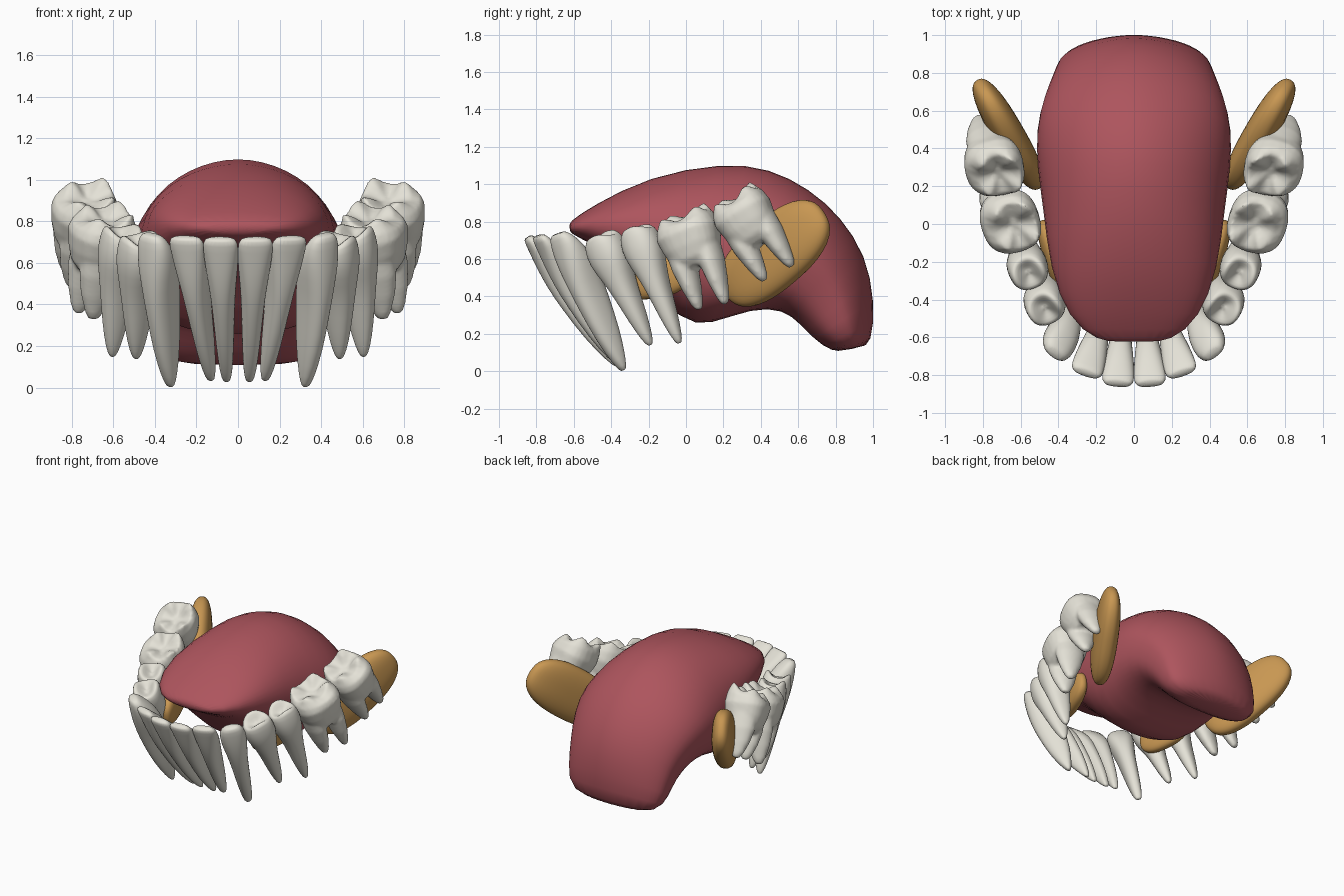
import bpy, bmesh, math
from mathutils import Vector, Matrix

if "Cube" in bpy.data.objects:
    bpy.data.objects.remove(bpy.data.objects["Cube"])

V = Vector
SEG = 24


def material(name, rgb):
    m = bpy.data.materials.new(name)
    m.diffuse_color = (*rgb, 1)
    m.use_nodes = True
    m.node_tree.nodes["Principled BSDF"].inputs["Base Color"].default_value = m.diffuse_color
    return m


ENAMEL = material("enamel", (0.78, 0.76, 0.68))
FLESH = material("flesh", (0.42, 0.09, 0.11))
GLAND = material("gland", (0.58, 0.31, 0.085))


def ring(c, u, v, a, b, p=2.0, p_low=None):
    """Superellipse section spanned by u and v; the lower half may differ."""
    pts = []
    for i in range(SEG):
        t = math.tau * i / SEG
        cs, sn = math.cos(t), math.sin(t)
        e = 2 / (p_low if p_low and sn < 0 else p)
        pts.append(c + u * a * math.copysign(abs(cs) ** e, cs)
                   + v * b * math.copysign(abs(sn) ** e, sn))
    return pts


def loft(bm, rings):
    """Skin the rings and close both ends with fans."""
    loops = [[bm.verts.new(q) for q in r] for r in rings]
    for lo, hi in zip(loops, loops[1:]):
        for i in range(SEG):
            j = (i + 1) % SEG
            bm.faces.new((lo[i], lo[j], hi[j], hi[i]))
    for end in (loops[0], loops[-1]):
        mid = bm.verts.new(sum((q.co for q in end), V()) / SEG)
        for i in range(SEG):
            bm.faces.new((end[i], end[(i + 1) % SEG], mid))


def finish(bm, name, mat, mirror=True, subsurf=0, voxel=0):
    bmesh.ops.recalc_face_normals(bm, faces=bm.faces)
    for f in bm.faces:
        f.smooth = True
    me = bpy.data.meshes.new(name)
    bm.to_mesh(me)
    bm.free()
    me.materials.append(mat)
    ob = bpy.data.objects.new(name, me)
    bpy.context.collection.objects.link(ob)
    if voxel:
        r = ob.modifiers.new("fuse", 'REMESH')
        r.mode, r.voxel_size, r.use_smooth_shade = 'VOXEL', voxel, True
        s = ob.modifiers.new("soften", 'SMOOTH')
        s.factor, s.iterations = 0.5, 4
    if subsurf:
        ob.modifiers.new("round", 'SUBSURF').levels = subsurf
        ob.modifiers["round"].render_levels = subsurf
    if mirror:
        ob.modifiers.new("other_side", 'MIRROR').use_mirror_merge = False
    return ob


def frame(top, apex, deg):
    """Tooth axes: along the arch, outward, and up the crown."""
    w = (top - apex).normalized()
    t = V((math.cos(math.radians(deg)), math.sin(math.radians(deg)), 0))
    t = (t - w * t.dot(w)).normalized()
    return t, t.cross(w), w


def cusps(c, t, n, w, a, b, k, amp, p, slope=0.0):
    """Chewing surface: k raised cusps around a central pit."""
    out = []
    for r, base, f in ((0.78, 0.0, 1.0), (0.52, -0.015, 0.8), (0.2, -0.045, 0.2)):
        pts = ring(c + w * base, t, n, a * r, b * r, p)
        out.append([q - w * (amp * f * math.cos(k * math.tau * i / SEG)
                             + slope * n.dot(q - c)) for i, q in enumerate(pts)])
    return out


# Single-rooted teeth: (height fraction, width, depth)
INCISOR = [(0, .2, .12), (.06, .35, .35), (.25, .5, .75), (.5, .62, .95),
           (.65, .75, 1), (.8, .93, .8), (.93, 1, .45), (1, .95, .3)]
CANINE = INCISOR[:5] + [(.8, .95, .9), (.93, .9, .55), (1, .6, .3)]
PREMOLAR = [(0, .12, .12), (.06, .25, .3), (.25, .42, .55), (.5, .56, .76),
            (.65, .75, .88), (.8, 1, 1), (.93, .92, .92)]
SINGLE = [
    ("central_incisor", INCISOR, (.084, -.82, .735), (.055, -.37, .03), 5, .086, .09),
    ("lateral_incisor", INCISOR, (.245, -.765, .74), (.13, -.36, .035), 20, .088, .09),
    ("canine", CANINE, (.395, -.66, .75), (.325, -.335, .005), 42, .1, .105),
    ("first_premolar", PREMOLAR, (.47, -.46, .725), (.49, -.19, .14), 62, .115, .112),
    ("second_premolar", PREMOLAR, (.555, -.27, .765), (.605, -.035, .15), 68, .112, .112),
]
for name, prof, top, apex, deg, a, b in SINGLE:
    top, apex = V(top), V(apex)
    t, n, w = frame(top, apex, deg)
    rings = []
    for s, fa, fb in prof:
        c = apex.lerp(top, s)
        if s > .65 and prof is not PREMOLAR:
            c = c + n * b * (1 - fb) * .5
        rings.append(ring(c, t, n, a * fa, b * fb, 2.3))
    if prof is PREMOLAR:
        rings += cusps(top, t, n, w, a, b, 2, .022, 2.3)
    bm = bmesh.new()
    loft(bm, rings)
    finish(bm, name, ENAMEL, subsurf=1)

# Molars: crown and two roots fused together
MOLARS = [
    ("first_molar", (.635, -.02, .84), ((.70, .07, .33), (.77, .21, .36)), 70, .172, .158),
    ("second_molar", (.72, .25, .935), ((.80, .42, .485), (.825, .565, .56)), 74, .162, .158),
]
for name, top, roots, deg, a, b in MOLARS:
    top = V(top)
    t, n, w = frame(top, (V(roots[0]) + V(roots[1])) / 2, deg)
    bm = bmesh.new()
    crown = []
    for d, f in ((.30, .5), (.26, .74), (.19, .9), (.11, 1), (.05, .93)):
        crown.append([q - w * .15 * n.dot(q - top) * (d < .1)
                      for q in ring(top - w * d, t, n, a * f, b * f, 2.5)])
    inner = top - n * .012
    loft(bm, crown + cusps(inner, t, n, w, a, b * .88, 4, .022, 2.5, .22))
    for side, apex in zip((-1, 1), roots):
        start = top - w * .17 + t * side * .08
        loft(bm, [ring(start.lerp(V(apex), s), t, n, ra, rb)
                  for s, ra, rb in ((0, .07, .11), (.35, .066, .105),
                                    (.65, .05, .08), (.9, .032, .045), (1, .018, .022))])
    finish(bm, name, ENAMEL, voxel=.012)

# Tongue: sections fanned from tip to base
# (upper y,z, lower y,z, half width, upper and lower squareness)
TONGUE = [(-.625, .80, -.62, .735, .2, 2.2, 2.2), (-.5, .885, -.5, .68, .35, 2.1, 2.2),
          (-.2, 1.045, -.28, .54, .45, 2, 2.4), (.2, 1.12, -.02, .25, .485, 1.9, 2.6),
          (.45, 1.09, .13, .245, .515, 1.85, 2.8), (.66, .98, .35, .335, .525, 1.8, 2.8),
          (.83, .83, .52, .33, .48, 1.8, 3), (.965, .62, .61, .25, .43, 1.75, 3),
          (1.01, .38, .68, .175, .41, 1.75, 3), (1.0, .14, .78, .10, .37, 1.9, 2.6)]
bm = bmesh.new()
sections = []
for yt, zt, yb, zb, hw, p_up, p_low in TONGUE:
    up, low = V((0, yt, zt)), V((0, yb, zb))
    sections.append(ring((up + low) / 2, V((1, 0, 0)), (up - low) / 2, hw, 1, p_up, p_low))
loft(bm, sections)
finish(bm, "tongue", FLESH, mirror=False, subsurf=1)

# Salivary glands: flattened lozenges beside and under the tongue
for name, c, axis, size in (
        ("rear_gland", (.665, .475, .63), (.31, .54, .46), (.37, .19, .085)),
        ("front_gland", (.425, -.17, .51), (.15, .48, .08), (.2, .12, .055))):
    u = V(axis).normalized()
    thin = V((u.y, -u.x, 0)).normalized()
    mid = thin.cross(u)
    m = Matrix((u, mid, thin)).transposed().to_4x4()
    m = Matrix.Translation(c) @ m @ Matrix.Diagonal((*size, 1))
    bm = bmesh.new()
    bmesh.ops.create_icosphere(bm, subdivisions=4, radius=1)
    # fill out the ends so the outline is blunter than an ellipse
    for v in bm.verts:
        v.co /= sum(abs(k) ** 2.5 for k in v.co) ** (1 / 2.5)
    bm.transform(m)
    finish(bm, name, GLAND)
